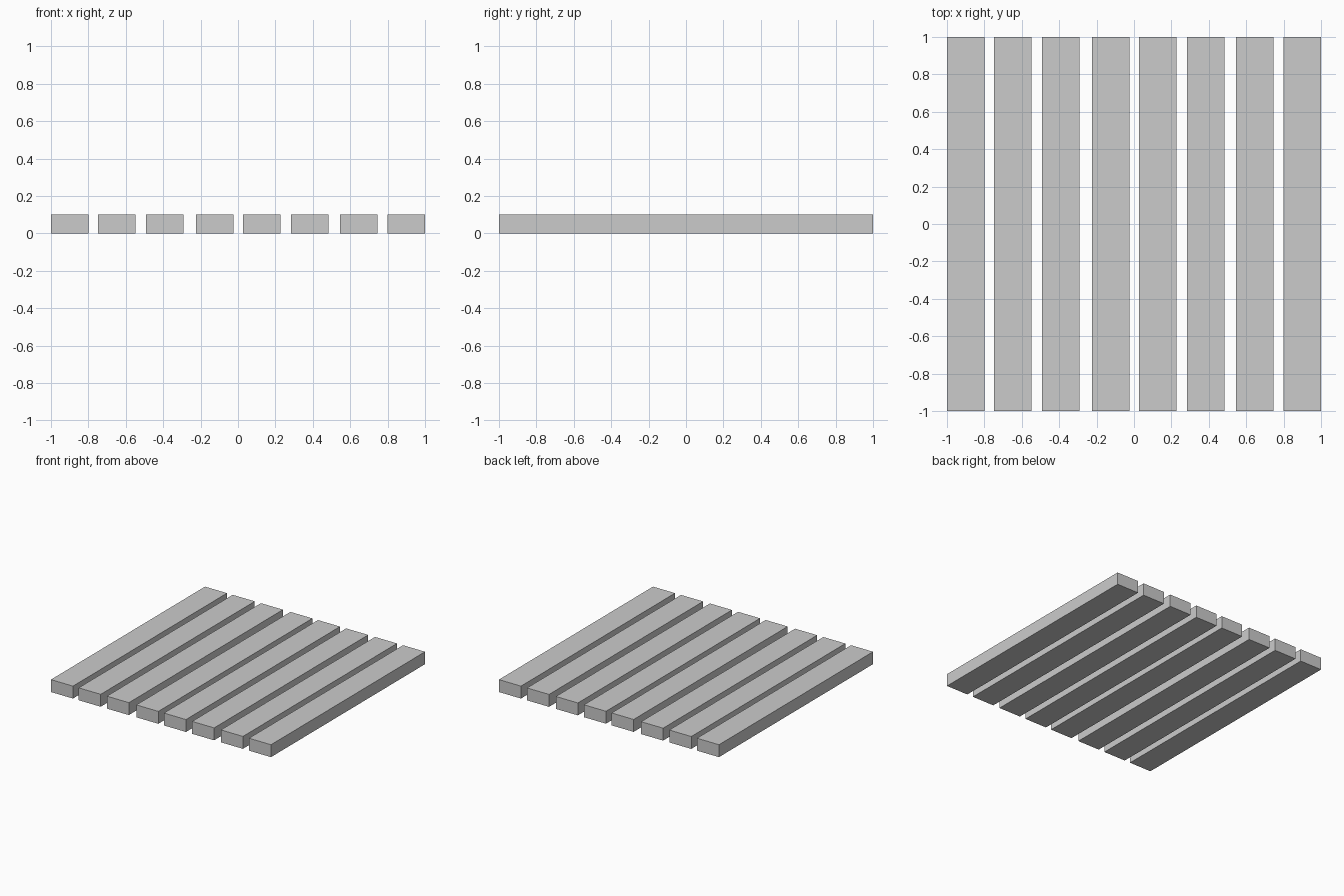
import bpy

if "Cube" in bpy.data.objects:
    bpy.data.objects.remove(bpy.data.objects["Cube"])

WIDTH, LENGTH, THICK = 0.2, 2.0, 0.102


def add_plank(name, x):
    bpy.ops.mesh.primitive_cube_add(size=1, location=(x, 0, THICK / 2))
    plank = bpy.context.object
    plank.name = name
    plank.scale = (WIDTH, LENGTH, THICK)
    bpy.ops.object.transform_apply(location=False, rotation=False, scale=True)


# Eight parallel planks with slightly uneven gaps
centres = [-0.9, -0.648, -0.392, -0.124, 0.127, 0.383, 0.645, 0.9]
for i, x in enumerate(centres, 1):
    add_plank(f"plank_{i}", x)
